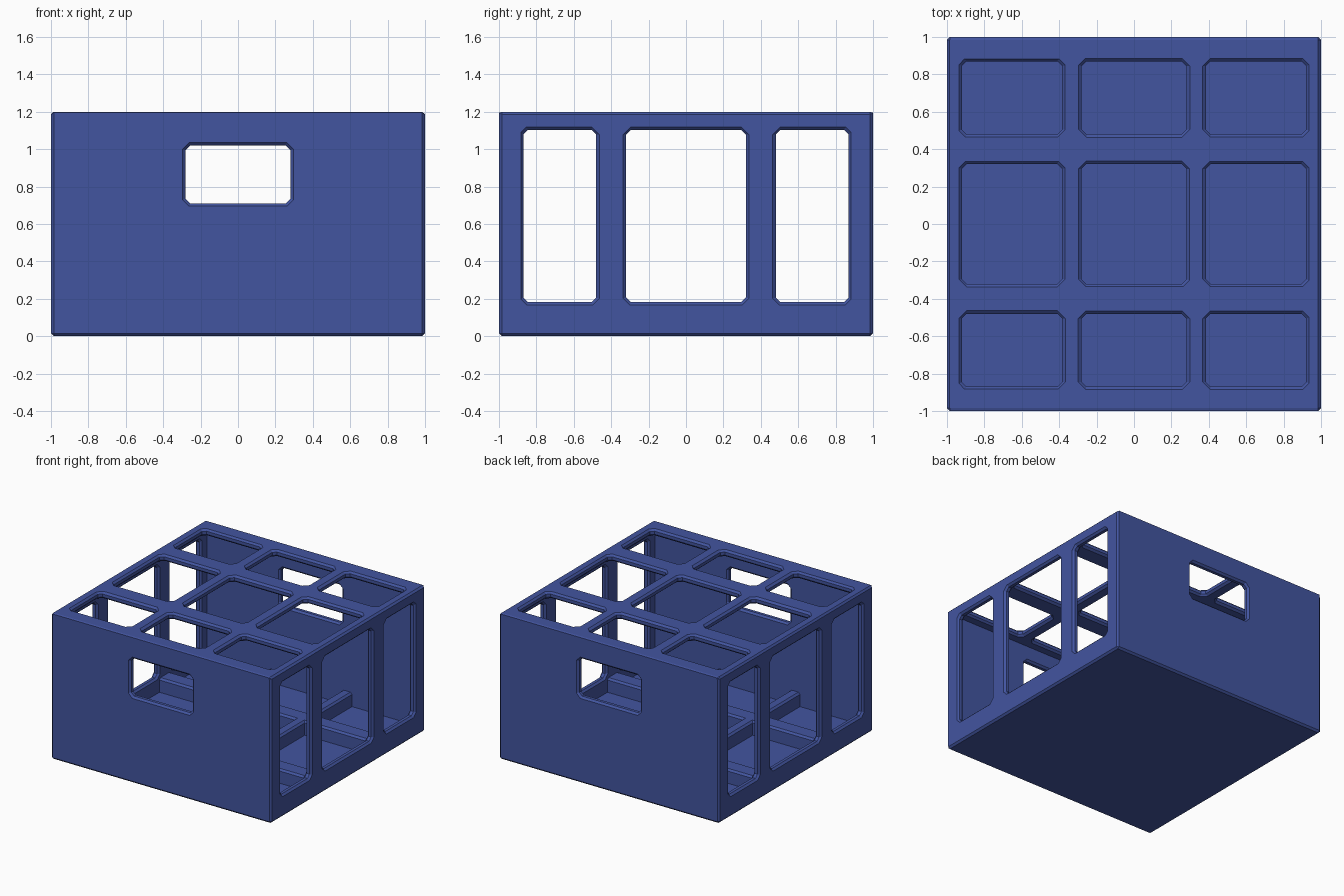
import bpy, bmesh

if "Cube" in bpy.data.objects:
    bpy.data.objects.remove(bpy.data.objects["Cube"])

T = 0.055       # panel thickness
C = 0.015       # edge chamfer
blue = bpy.data.materials.new("crate_blue")
blue.diffuse_color = (0.055, 0.09, 0.35, 1)
blue.use_nodes = True
blue.node_tree.nodes["Principled BSDF"].inputs["Base Color"].default_value = blue.diffuse_color

AXES = {
    "x": lambda u, v, w: (w, u, v),
    "y": lambda u, v, w: (u, w, v),
    "z": lambda u, v, w: (u, v, w),
}


def outline(u0, u1, v0, v1, cut=0.0):
    """Rectangle, optionally with clipped corners."""
    if not cut:
        return [(u0, v0), (u1, v0), (u1, v1), (u0, v1)]
    return [(u0 + cut, v0), (u1 - cut, v0), (u1, v0 + cut), (u1, v1 - cut),
            (u1 - cut, v1), (u0 + cut, v1), (u0, v1 - cut), (u0, v0 + cut)]


def prisms(name, axis, outlines, w0, w1):
    """One object made of straight prisms along an axis."""
    bm = bmesh.new()
    for pts in outlines:
        a = [bm.verts.new(AXES[axis](u, v, w0)) for u, v in pts]
        b = [bm.verts.new(AXES[axis](u, v, w1)) for u, v in pts]
        bm.faces.new(a)
        bm.faces.new(b[::-1])
        n = len(pts)
        for i in range(n):
            j = (i + 1) % n
            bm.faces.new((a[i], b[i], b[j], a[j]))
    bmesh.ops.recalc_face_normals(bm, faces=bm.faces)
    me = bpy.data.meshes.new(name)
    bm.to_mesh(me)
    bm.free()
    ob = bpy.data.objects.new(name, me)
    bpy.context.collection.objects.link(ob)
    return ob


def panel(name, axis, rect, w0, w1, holes=()):
    """Chamfered plate with clipped-corner openings."""
    ob = prisms(name, axis, [outline(*rect)], w0, w1)
    ob.data.materials.append(blue)
    if holes:
        cutter = prisms(name + "_cutter", axis,
                        [outline(*h, cut=0.025) for h in holes],
                        w0 - 0.1, w1 + 0.1)
        cutter.hide_render = True
        cutter.hide_set(True)
        cutter.display_type = 'WIRE'
        boolean = ob.modifiers.new("openings", 'BOOLEAN')
        boolean.operation = 'DIFFERENCE'
        boolean.solver = 'EXACT'
        boolean.object = cutter
    bevel = ob.modifiers.new("chamfer", 'BEVEL')
    bevel.width = C
    bevel.segments = 1
    bevel.limit_method = 'ANGLE'
    bevel.angle_limit = 1.0
    return ob


# Opening spans shared by the lid and the sides
x_spans = [(-0.92, -0.385), (-0.28, 0.28), (0.385, 0.92)]
y_spans = [(-0.87, -0.48), (-0.32, 0.32), (0.48, 0.87)]
wall = (-1, 1, 0, 1.2)

# Floor plate and open lid grid
panel("floor", "z", (-1, 1, -1, 1), 0, T)
panel("lid_grid", "z", (-1, 1, -1, 1), 1.2 - T, 1.2,
      [x + y for x in x_spans for y in y_spans])

# Front and back walls with hand holes, side walls with three windows
handle = [(-0.28, 0.28, 0.71, 1.02)]
windows = [y + (0.182, 1.103) for y in y_spans]
panel("front_wall", "y", wall, -1, -1 + T, handle)
panel("back_wall", "y", wall, 1 - T, 1, handle)
panel("left_wall", "x", wall, -1, -1 + T, windows)
panel("right_wall", "x", wall, 1 - T, 1, windows)

# Low divider ribs on the floor, under the lid bars
for side, s in (("left", -1), ("right", 1)):
    panel(side + "_floor_rib", "z",
          (s * 0.33 - 0.045, s * 0.33 + 0.045, -0.97, 0.97), 0.03, 0.17)
for side, s in (("front", -1), ("back", 1)):
    panel(side + "_floor_rib", "z",
          (-0.97, 0.97, s * 0.4 - 0.07, s * 0.4 + 0.07), 0.03, 0.17)
